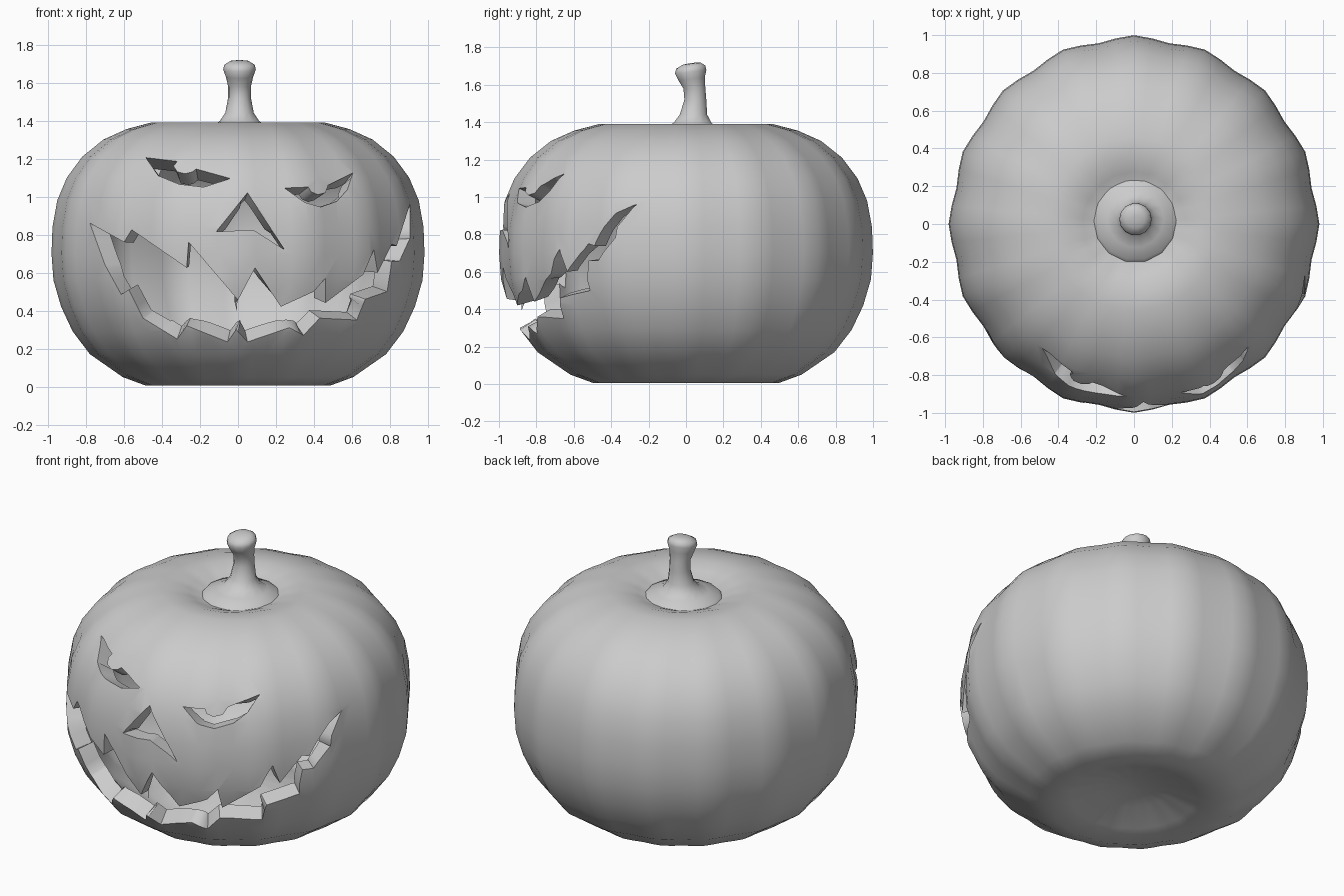
import bpy, bmesh, math
from mathutils import Vector
from mathutils.bvhtree import BVHTree

cube = bpy.data.objects.get("Cube")
if cube:
    bpy.data.objects.remove(cube, do_unlink=True)

grey = bpy.data.materials.new("plain grey")
grey.use_nodes = True
shade = (0.6, 0.6, 0.6, 1)
grey.diffuse_color = shade
grey.node_tree.nodes["Principled BSDF"].inputs["Base Color"].default_value = shade


def make_object(name, bm):
    bmesh.ops.recalc_face_normals(bm, faces=bm.faces)
    mesh = bpy.data.meshes.new(name)
    bm.to_mesh(mesh)
    bm.free()
    mesh.materials.append(grey)
    obj = bpy.data.objects.new(name, mesh)
    bpy.context.collection.objects.link(obj)
    return obj


def activate(obj):
    bpy.ops.object.select_all(action="DESELECT")
    obj.select_set(True)
    bpy.context.view_layer.objects.active = obj


def smooth(obj, degrees):
    activate(obj)
    bpy.ops.object.shade_smooth_by_angle(angle=math.radians(degrees))


def loft(bm, rings):
    """Skin a stack of equal rings and close both ends."""
    loops = [[bm.verts.new(p) for p in ring] for ring in rings]
    count = len(loops[0])
    for low, high in zip(loops, loops[1:]):
        for i in range(count):
            j = (i + 1) % count
            bm.faces.new((low[i], low[j], high[j], high[i]))
    bm.faces.new(loops[0][::-1])
    bm.faces.new(loops[-1])


def circle(radius, z, sides, center=(0, 0), rib=0.0, stretch=1.0):
    points = []
    for i in range(sides):
        a = math.tau * i / sides
        r = radius * (1 + rib * math.cos(16 * a))
        points.append((center[0] + r * math.cos(a),
                       center[1] + r * math.sin(a) * stretch, z))
    return points


# Pumpkin body: ribbed lathe with dimples at both ends
profile = [(0.02, 0.11), (0.2, 0.09), (0.35, 0.035), (0.48, 0.005), (0.6, 0.05),
           (0.77, 0.17), (0.86, 0.29), (0.92, 0.42), (0.96, 0.56), (0.97, 0.7),
           (0.965, 0.84), (0.94, 0.98), (0.89, 1.1), (0.81, 1.21), (0.7, 1.3),
           (0.58, 1.355), (0.45, 1.39), (0.35, 1.39), (0.27, 1.365),
           (0.2, 1.335), (0.02, 1.32)]
bm = bmesh.new()
loft(bm, [circle(r, z, 64, rib=0.012, stretch=1.018) for r, z in profile])
body = make_object("pumpkin_shell", bm)

# Outlines of the carved face, as x and z
mouth = [(-0.78, 0.86), (-0.6, 0.76), (-0.56, 0.825), (-0.27, 0.625), (-0.26, 0.76),
         (0, 0.455), (0.09, 0.625), (0.225, 0.42), (0.4, 0.5), (0.46, 0.57),
         (0.46, 0.44), (0.66, 0.59), (0.715, 0.72), (0.735, 0.6), (0.81, 0.75),
         (0.835, 0.74), (0.905, 0.96), (0.905, 0.78), (0.85, 0.66), (0.81, 0.66),
         (0.785, 0.5), (0.67, 0.46), (0.625, 0.35), (0.43, 0.36), (0.345, 0.27),
         (0.27, 0.31), (0.05, 0.235), (-0.01, 0.3), (-0.055, 0.235), (-0.27, 0.32),
         (-0.32, 0.25), (-0.5, 0.36), (-0.575, 0.51), (-0.615, 0.485), (-0.7, 0.64)]
nose = [(0.05, 1.02), (0.245, 0.72), (0.08, 0.825), (-0.115, 0.815)]
right_eye = [(-0.485, 1.205), (-0.32, 1.185), (-0.34, 1.16), (-0.32, 1.13),
             (-0.28, 1.12), (-0.24, 1.13), (-0.22, 1.145), (-0.04, 1.095),
             (-0.18, 1.05), (-0.31, 1.065), (-0.42, 1.11)]
left_eye = [(0.245, 1.045), (0.37, 1.05), (0.385, 1.025), (0.42, 1.01),
            (0.46, 1.02), (0.475, 1.06), (0.605, 1.125), (0.575, 1.035),
            (0.52, 0.975), (0.435, 0.945), (0.35, 0.97)]

# Carve the face into the skin with straight prisms
bm = bmesh.new()
for outline in (mouth, nose, right_eye, left_eye):
    loft(bm, [[(x, y, z) for x, z in outline] for y in (-1.5, -0.15)])
cutter = make_object("face_cutter", bm)
cutter.hide_render = True

bm = bmesh.new()
bm.from_mesh(body.data)
skin = BVHTree.FromBMesh(bm)
bm.free()

activate(body)
cut = body.modifiers.new("carve", "BOOLEAN")
cut.operation = "DIFFERENCE"
cut.solver = "EXACT"
cut.object = cutter
bpy.ops.object.modifier_apply(modifier=cut.name)
bpy.data.objects.remove(cutter, do_unlink=True)

# Keep only the skin, so that the openings go through
bm = bmesh.new()
bm.from_mesh(body.data)
inner = [f for f in bm.faces if skin.find_nearest(f.calc_center_median())[3] > 0.002]
bmesh.ops.delete(bm, geom=inner, context="FACES")
for f in bm.faces:
    f.smooth = True
bm.to_mesh(body.data)
bm.free()

# Thicken the skin inward into a hollow wall
wall = body.modifiers.new("wall", "SOLIDIFY")
wall.thickness = 0.1
wall.offset = -1
activate(body)
bpy.ops.object.modifier_apply(modifier=wall.name)
smooth(body, 45)

# Stem: flared foot, thin neck and rounded, slightly tilted tip
stem_rings = [(0.1, 1.30, 0.02), (0.225, 1.335, 0.02), (0.21, 1.352, 0.02),
              (0.15, 1.372, 0.025), (0.105, 1.395, 0.035), (0.075, 1.44, 0.04),
              (0.06, 1.52, 0.05), (0.06, 1.58, 0.045), (0.072, 1.63, 0.03),
              (0.086, 1.67, 0.025), (0.08, 1.695, 0.025), (0.05, 1.712, 0.03),
              (0.015, 1.716, 0.03)]
bm = bmesh.new()
loft(bm, [circle(r, z, 14, center=(0.008, y)) for r, z, y in stem_rings])
for v in bm.verts:
    if v.co.z > 1.6:
        v.co.z += 0.12 * (v.co.y - 0.03)
stem = make_object("stem", bm)
smooth(stem, 60)
